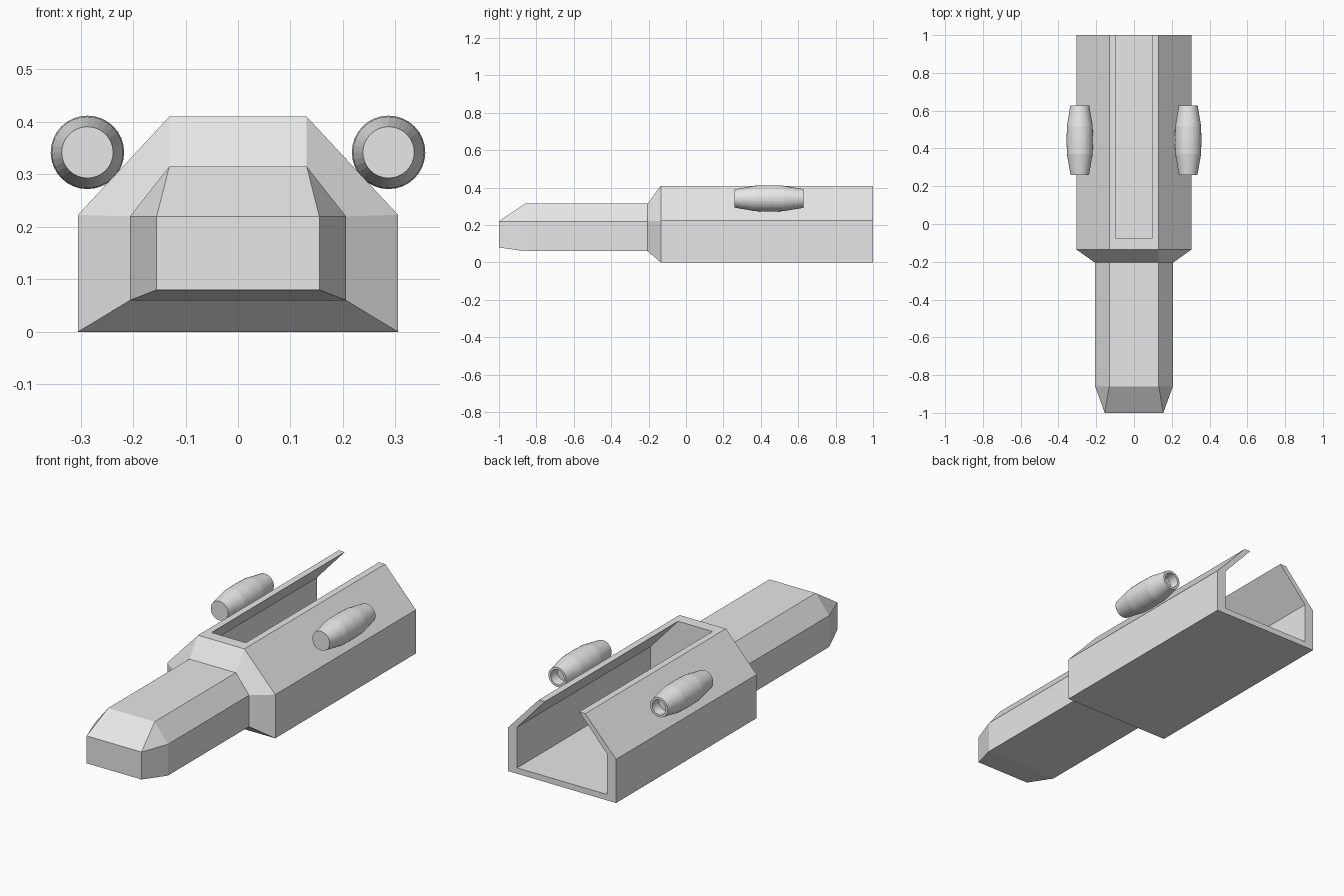
import bpy, bmesh, math

if "Cube" in bpy.data.objects:
    bpy.data.objects.remove(bpy.data.objects["Cube"], do_unlink=True)

grey = bpy.data.materials.new("light grey")
grey.use_nodes = True
grey.diffuse_color = (0.8, 0.8, 0.8, 1)
grey.node_tree.nodes["Principled BSDF"].inputs["Base Color"].default_value = (0.8, 0.8, 0.8, 1)


def loft(name, rings, closed=False):
    """Skin a list of equal-length point rings; cap the ends unless closed."""
    bm = bmesh.new()
    loops = [[bm.verts.new(p) for p in ring] for ring in rings]
    pairs = list(zip(loops, loops[1:]))
    if closed:
        pairs.append((loops[-1], loops[0]))
    else:
        bm.faces.new(loops[0])
        bm.faces.new(loops[-1])
    n = len(loops[0])
    for a, b in pairs:
        for i in range(n):
            j = (i + 1) % n
            bm.faces.new((a[i], a[j], b[j], b[i]))
    bmesh.ops.remove_doubles(bm, verts=bm.verts, dist=0.0001)
    bmesh.ops.recalc_face_normals(bm, faces=bm.faces)
    mesh = bpy.data.meshes.new(name)
    bm.to_mesh(mesh)
    bm.free()
    mesh.materials.append(grey)
    obj = bpy.data.objects.new(name, mesh)
    bpy.context.collection.objects.link(obj)
    return obj


def section(y, half):
    """Mirror a half profile, listed bottom to top, into a full ring at y."""
    return [(x, y, z) for x, z in half] + [(-x, y, z) for x, z in reversed(half)]


# Hull: blunt nose, narrow front body, flared collar, wide rear body
nose = [(0.155, 0.08), (0.155, 0.22), (0.155, 0.22)]
front = [(0.206, 0.06), (0.206, 0.22), (0.131, 0.315)]
rear = [(0.305, 0.0), (0.305, 0.223), (0.131, 0.41)]
hull = loft("hull", [section(-1, nose), section(-0.86, front), section(-0.205, front),
                     section(-0.135, rear), section(1, rear)])

# Open bay with a slot along the roof, cut through the back end
bay = [(0.254, 0.03), (0.254, 0.238), (0.097, 0.41), (0.097, 0.5)]
cutter = loft("bay_cutter", [section(-0.075, bay), section(1.1, bay)])
cutter.hide_render = True
cut = hull.modifiers.new("bay", 'BOOLEAN')
cut.operation = 'DIFFERENCE'
cut.solver = 'EXACT'
cut.object = cutter
bpy.context.view_layer.objects.active = hull
bpy.ops.object.modifier_apply(modifier=cut.name)
bpy.data.objects.remove(cutter, do_unlink=True)

# Side pods: barrel shapes with a recessed back end
pod_profile = [(0.26, 0.049), (0.37, 0.068), (0.445, 0.07), (0.52, 0.068),
               (0.628, 0.05), (0.628, 0.038), (0.58, 0.034)]
SIDES = 32
for side, x in (("left", 0.287), ("right", -0.287)):
    rings = []
    for y, r in pod_profile:
        angles = [2 * math.pi * k / SIDES for k in range(SIDES)]
        rings.append([(x + r * math.cos(a), y, 0.342 + r * math.sin(a)) for a in angles])
    loft(side + "_pod", rings)
